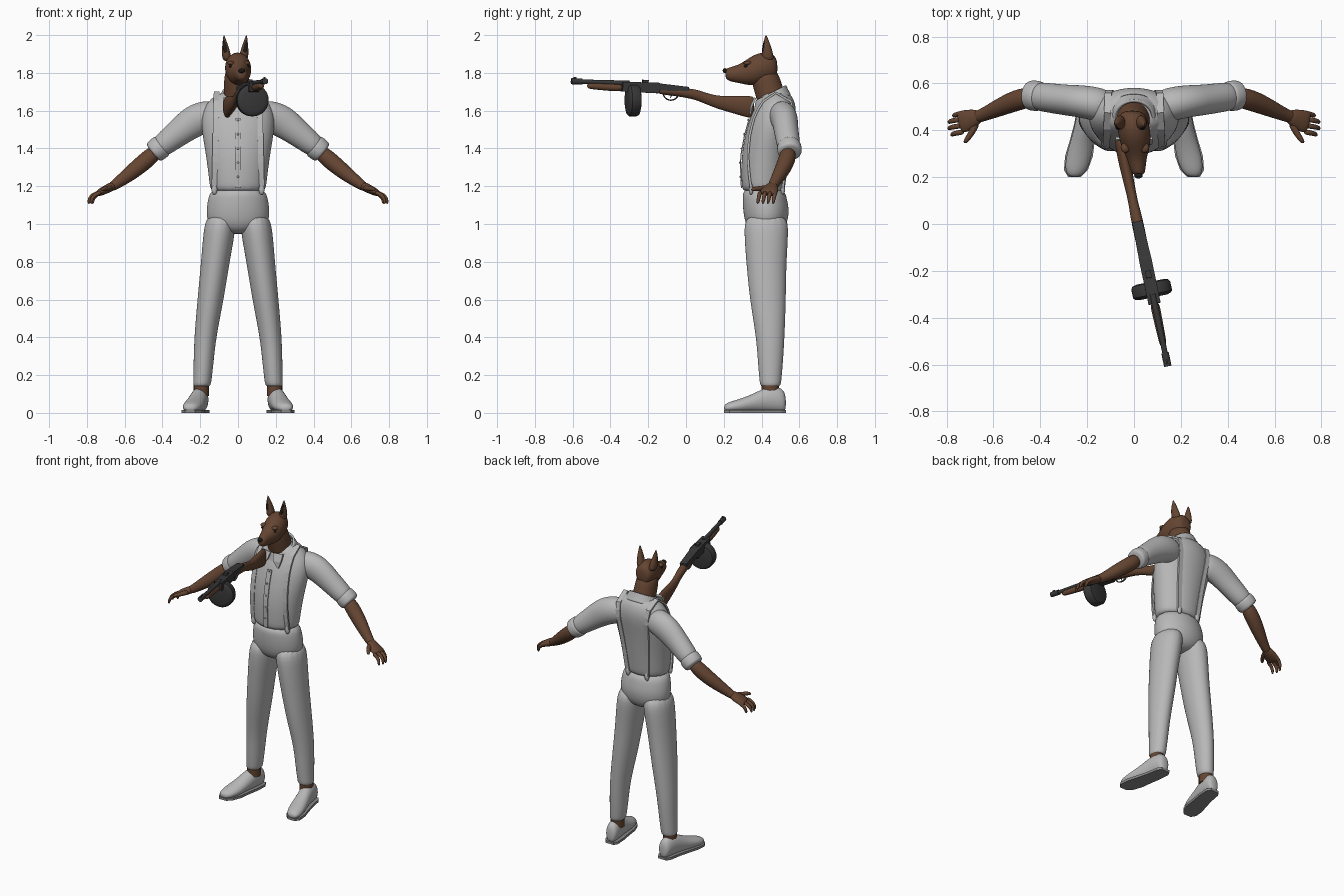
import bpy, bmesh, math
from mathutils import Vector

cube = bpy.data.objects.get("Cube")
if cube:
    bpy.data.objects.remove(cube, do_unlink=True)

X, Y, Z = Vector((1, 0, 0)), Vector((0, 1, 0)), Vector((0, 0, 1))
SIDES = (("left", 1), ("right", -1))


def material(name, *rgb):
    mat = bpy.data.materials.new(name)
    mat.use_nodes = True
    mat.diffuse_color = (*rgb, 1)
    mat.node_tree.nodes["Principled BSDF"].inputs["Base Color"].default_value = (*rgb, 1)
    return mat


CLOTH = material("grey cloth", .48, .48, .48)
FUR = material("brown fur and wood", .13, .06, .032)
METAL = material("dark metal", .04, .04, .042)
SOLE = material("sole grey", .25, .25, .25)
BLACK = material("black", .012, .01, .009)


def loft(name, sections, mat, ref=X, normal=None, sides=16, smooth=True, caps=True):
    """Skin elliptical rings (x, y, z, half width along ref, other half width)."""
    bm = bmesh.new()
    rings = []
    centres = [Vector(s[:3]) for s in sections]
    turn = math.pi / 4 if sides == 4 else 0
    grow = math.sqrt(2) if sides == 4 else 1
    for i, s in enumerate(sections):
        before, after = centres[max(i - 1, 0)], centres[min(i + 1, len(centres) - 1)]
        t = normal.normalized() if normal else (after - before).normalized()
        u = (ref - t * ref.dot(t)).normalized()
        v = t.cross(u)
        ring = []
        for k in range(sides):
            a = turn + math.tau * k / sides
            ring.append(bm.verts.new(centres[i] + grow * (u * s[3] * math.cos(a) + v * s[4] * math.sin(a))))
        rings.append(ring)
    for r, q in zip(rings, rings[1:]):
        for k in range(sides):
            n = (k + 1) % sides
            bm.faces.new((r[k], r[n], q[n], q[k]))
    if caps:
        bm.faces.new(rings[0])
        bm.faces.new(rings[-1])
    bmesh.ops.recalc_face_normals(bm, faces=bm.faces)
    mesh = bpy.data.meshes.new(name)
    bm.to_mesh(mesh)
    bm.free()
    mesh.materials.append(mat)
    ob = bpy.data.objects.new(name, mesh)
    bpy.context.collection.objects.link(ob)
    if sides != 4:
        mesh.polygons.foreach_set("use_smooth", [True] * len(mesh.polygons))
        if smooth:
            ob.modifiers.new("Smooth", "SUBSURF").levels = 2
            ob.modifiers["Smooth"].render_levels = 2
        else:
            mesh.set_sharp_from_angle(angle=math.radians(35))
    return ob


def ball(name, place, size, mat):
    bm = bmesh.new()
    bmesh.ops.create_uvsphere(bm, u_segments=12, v_segments=8, radius=1)
    for v in bm.verts:
        v.co = Vector(place) + Vector(c * s for c, s in zip(v.co, size))
    for f in bm.faces:
        f.smooth = True
    mesh = bpy.data.meshes.new(name)
    bm.to_mesh(mesh)
    bm.free()
    mesh.materials.append(mat)
    bpy.context.collection.objects.link(bpy.data.objects.new(name, mesh))


def flip(sections, sign):
    return [(s[0] * sign, *s[1:]) for s in sections]


# Trousers: hips and two legs
loft("trouser_hips", [(0, .425, .945, .05, .06), (0, .425, .985, .165, .11), (0, .425, 1.07, .172, .126),
     (0, .417, 1.13, .163, .12), (0, .41, 1.2, .143, .112)], CLOTH, normal=Z)
leg = [(.193, .447, .135, .046, .054), (.189, .447, .16, .049, .058), (.182, .447, .27, .054, .068),
       (.174, .447, .4, .059, .076), (.145, .433, .6, .071, .098), (.12, .425, .8, .077, .108),
       (.1, .425, .95, .086, .12), (.088, .425, 1.06, .08, .115)]

# Shoes with flat soles, heel to toe
shoe = [(.195, .53, .05, .028, .046), (.196, .505, .07, .043, .07), (.205, .43, .072, .047, .07),
        (.22, .36, .053, .05, .05), (.235, .29, .038, .056, .038), (.248, .23, .03, .048, .029),
        (.254, .2, .025, .025, .018)]
for side, sign in SIDES:
    loft(side + "_trouser_leg", flip(leg, sign), CLOTH, normal=Z)
    loft(side + "_ankle", flip([(.194, .447, z, .041, .046) for z in (.09, .145)], sign), FUR, normal=Z, smooth=False)
    upper = loft(side + "_shoe", flip(shoe, sign), CLOTH, normal=-Y)
    for v in upper.data.vertices:
        v.co.z = max(v.co.z, .008)
    sole = [(s[0], s[1], .008, s[3] * 1.06, .008) for s in shoe]
    loft(side + "_sole", flip(sole, sign), SOLE, normal=-Y, sides=4)

# Shirt body
shirt = [(0, .41, 1.165, .146, .112), (0, .41, 1.2, .153, .118), (0, .418, 1.35, .17, .13),
         (0, .44, 1.48, .195, .128), (0, .465, 1.58, .2, .123), (0, .48, 1.65, .165, .1),
         (0, .475, 1.705, .09, .07)]
loft("shirt_body", shirt, CLOTH, normal=Z)


def shirt_y(x, z, face):
    """Depth of the shirt surface, face -1 front or 1 back."""
    for p, q in zip(shirt, shirt[1:]):
        if z <= q[2]:
            break
    f = (z - p[2]) / (q[2] - p[2])
    y, rx, ry = (p[i] + f * (q[i] - p[i]) for i in (1, 3, 4))
    return y + face * ry * math.sqrt(max(0, 1 - (x / rx) ** 2))


# Braces over the shoulders, with clips, plus front placket and buttons
heights = [1.19 + .046 * i for i in range(11)]
for side, sign in SIDES:
    front = [(.125 - .01 * i / 10, z, -1) for i, z in enumerate(heights)]
    back = [(.07 + .04 * i / 10, z, 1) for i, z in enumerate(heights)]
    path = [(x, shirt_y(x, z, f), z, .015, .006) for x, z, f in front]
    path += [(.113, .475, 1.695, .015, .006)]
    path += [(x, shirt_y(x, z, f), z, .015, .006) for x, z, f in reversed(back)]
    loft(side + "_brace", flip(path, sign), CLOTH, sides=4)
    for label, end in (("front", path[0]), ("back", path[-1])):
        ball(f"{side}_{label}_brace_clip", (end[0] * sign, end[1], 1.185), (.016, .012, .03), CLOTH)
loft("shirt_placket", [(0, shirt_y(0, z, -1), z, .016, .003) for z in heights[:9]], CLOTH, sides=4)
for i in range(5):
    z = 1.25 + .075 * i
    ball("shirt_button", (0, shirt_y(0, z, -1) - .004, z), (.006, .004, .006), CLOTH)

# Collar, tilted down to the front, with two pointed tips
collar = loft("shirt_collar", [(0, .455, 1.635, .125, .115), (0, .452, 1.67, .102, .1), (0, .45, 1.695, .088, .092)],
              CLOTH, normal=Vector((0, -.45, .9)), caps=False)
collar.modifiers.new("Thickness", "SOLIDIFY").thickness = .012
for side, sign in SIDES:
    loft(side + "_collar_tip", flip([(.045, .365, 1.665, .035, .006), (.05, .345, 1.62, .028, .006),
         (.06, .34, 1.58, .003, .004)], sign), CLOTH, sides=4)

# Arms: sleeve, rolled cuff, forearm and hand
sleeve = [(.1, .495, 1.575, .07, .075), (.17, .515, 1.57, .074, .088), (.235, .525, 1.545, .07, .088),
          (.3, .53, 1.495, .066, .076), (.37, .54, 1.44, .064, .066), (.435, .547, 1.388, .06, .056)]
cuff = [(.395, .545, 1.42, .058, .057), (.405, .546, 1.412, .066, .066), (.44, .549, 1.384, .067, .064),
        (.452, .55, 1.374, .058, .055)]
forearm = [(.42, .548, 1.395, .044, .044), (.5, .53, 1.325, .047, .047), (.58, .495, 1.26, .038, .04),
           (.65, .463, 1.208, .027, .027), (.68, .455, 1.19, .028, .024)]
palm = [(.65, .463, 1.208, .025, .024), (.69, .45, 1.187, .042, .024), (.73, .437, 1.168, .05, .02),
        (.748, .432, 1.158, .044, .013)]
thumb = [(.67, .435, 1.192, .018, .018), (.69, .395, 1.187, .015, .015), (.71, .365, 1.187, .013, .013),
         (.725, .345, 1.18, .008, .008)]
for side, sign in SIDES:
    for part, rows, mat in (("sleeve", sleeve, CLOTH), ("cuff", cuff, CLOTH), ("forearm", forearm, FUR), ("palm", palm, FUR)):
        loft(f"{side}_{part}", flip(rows, sign), mat, ref=Y)
    loft(side + "_thumb", flip(thumb, sign), FUR, ref=Z, sides=8)
    for i, reach in enumerate((.975, 1, 1, .985)):
        y = .475 - .027 * i
        finger = [(.725, y, 1.168, .013, .013), (.765 * reach, y - .005, 1.158, .012, .012),
                  (.788 * reach, y - .01, 1.135, .011, .011), (.79 * reach, y - .015, 1.105, .007, .007)]
        loft(f"{side}_finger", flip(finger, sign), FUR, ref=Y, sides=8)

# Neck and long-snouted head
loft("neck", [(0, .465, 1.6, .075, .08), (-.003, .45, 1.68, .073, .082), (-.006, .425, 1.75, .07, .08),
     (-.008, .41, 1.83, .062, .07)], FUR, normal=Z)
skull = [(.485, 1.825, .038, .045), (.46, 1.832, .06, .072), (.41, 1.828, .071, .085), (.36, 1.815, .069, .083),
         (.32, 1.803, .058, .068), (.28, 1.795, .042, .049), (.235, 1.792, .034, .039), (.207, 1.795, .024, .027)]
loft("head", [(.04 - .1 * y, y, z, a, b) for y, z, a, b in skull], FUR, normal=-Y)
ball("nose", (.019, .206, 1.812), (.018, .012, .013), BLACK)
for side, sign in SIDES:
    ball(side + "_eye", (.006 + sign * .046, .318, 1.835), (.009, .011, .008), BLACK)
    ball(side + "_brow", (.004 + sign * .041, .326, 1.852), (.02, .022, .011), FUR)
    ear = [(sign * (.042 + .018 * f) - .015, .435 - .012 * f, 1.86 + .14 * f, w, d)
           for f, w, d in ((0, .026, .034), (.3, .025, .032), (.6, .017, .022), (.85, .008, .011), (1, .002, .003))]
    loft(side + "_ear", ear, FUR, normal=Z, sides=10)
    loft(side + "_ear_hollow", [(x + sign * .002, y - d * .75, z, w * .6, d * .3) for x, y, z, w, d in ear[1:4]],
         BLACK, normal=Z, sides=8)


# Drum-fed long gun, aimed forward and slightly to the left
def gun(name, rows, mat, **options):
    return loft(name, [(.016 - .2115 * y, y, z, a, b) for y, z, a, b in rows], mat, **options)


gun("gun_stock", [(.36, 1.618, .022, .056), (.34, 1.619, .026, .06), (.26, 1.632, .027, .048), (.17, 1.643, .023, .034),
    (.1, 1.667, .02, .028), (.04, 1.69, .025, .028), (-.06, 1.7, .026, .022), (-.16, 1.706, .022, .018)], FUR)
gun("gun_receiver", [(.01, 1.712, .022, .014), (-.14, 1.726, .026, .018), (-.15, 1.72, .027, .028),
    (-.34, 1.727, .026, .026)], METAL, sides=4)
gun("gun_foregrip", [(-.335, 1.722, .02, .018), (-.37, 1.722, .02, .021), (-.49, 1.73, .017, .018),
    (-.525, 1.732, .014, .014)], FUR)
gun("gun_barrel", [(-.3, 1.745, .014, .014), (-.585, 1.755, .011, .011)], METAL, smooth=False)
gun("gun_muzzle", [(-.55, 1.754, .016, .016), (-.607, 1.756, .016, .016)], METAL, smooth=False)
gun("gun_front_sight", [(-.58, 1.768, .004, .01), (-.595, 1.769, .004, .01)], METAL, sides=4)
gun("gun_rear_sight", [(-.2, 1.752, .012, .01), (-.23, 1.754, .012, .01)], METAL, sides=4)
gun("gun_drum", [(-.247, 1.655, .06, .06), (-.252, 1.655, .078, .078), (-.262, 1.655, .085, .085),
    (-.3, 1.655, .085, .085), (-.308, 1.655, .078, .078), (-.313, 1.655, .06, .06)], METAL, sides=32, smooth=False)
arc = [math.pi * i / 8 for i in range(9)]
gun("gun_trigger_guard", [(-.08 + .04 * math.cos(a), 1.69 - .035 * math.sin(a), .007, .004) for a in arc], METAL, sides=8)
gun("gun_trigger", [(-.075, 1.69, .004, .004), (-.083, 1.664, .003, .003)], METAL, sides=8)
